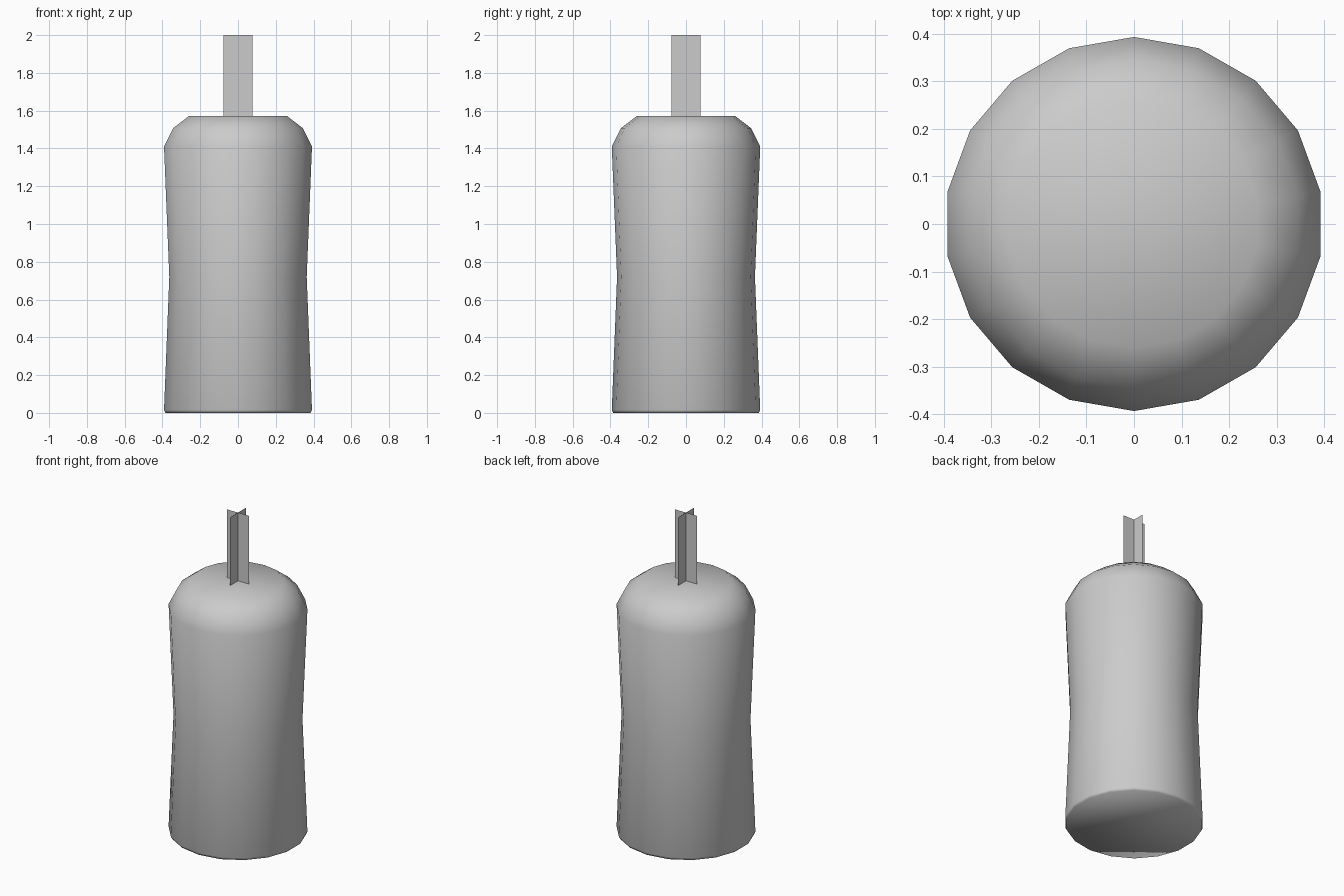
import bpy, bmesh, math

if "Cube" in bpy.data.objects:
    bpy.data.objects.remove(bpy.data.objects["Cube"])

SIDES = 18


def make_object(name, bm, smooth=False):
    mesh = bpy.data.meshes.new(name)
    for face in bm.faces:
        face.smooth = smooth
    bm.to_mesh(mesh)
    bm.free()
    obj = bpy.data.objects.new(name, mesh)
    bpy.context.collection.objects.link(obj)
    return obj


# Wax body: waisted profile (radius, height) with rounded shoulder
profile = [(0.386, 0.0), (0.393, 0.015), (0.365, 0.72),
           (0.393, 1.41), (0.345, 1.507), (0.26, 1.572)]
bm = bmesh.new()
rings = []
for r, z in profile:
    ring = []
    for i in range(SIDES):
        a = math.pi / 2 + 2 * math.pi * i / SIDES
        ring.append(bm.verts.new((1.012 * r * math.cos(a), r * math.sin(a), z)))
    rings.append(ring)
for low, high in zip(rings, rings[1:]):
    for i in range(SIDES):
        j = (i + 1) % SIDES
        bm.faces.new((low[i], low[j], high[j], high[i]))
bm.faces.new(rings[0][::-1])
bm.faces.new(rings[-1])
make_object("candle_body", bm, smooth=True)

# Wick: two crossed flat cards
HALF, BASE, TOP = 0.077, 1.572, 2.0
bm = bmesh.new()
for dx, dy in ((HALF, 0), (0, HALF)):
    bm.faces.new([bm.verts.new(p) for p in (
        (-dx, -dy, BASE), (dx, dy, BASE), (dx, dy, TOP), (-dx, -dy, TOP))])
make_object("wick", bm)
